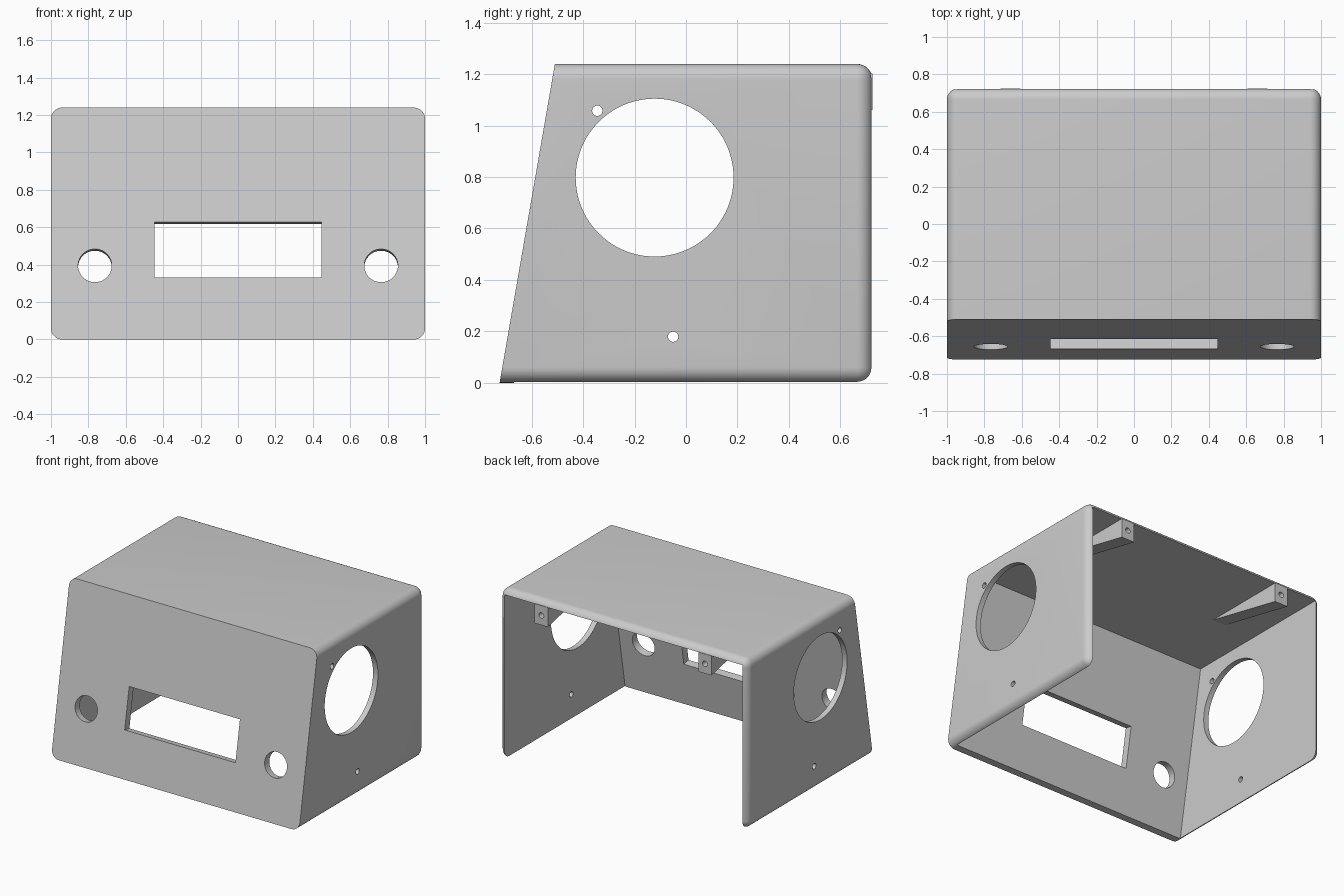
import bpy, bmesh, math
from mathutils import Matrix, Vector

if "Cube" in bpy.data.objects:
    bpy.data.objects.remove(bpy.data.objects["Cube"])

HEIGHT, BACK, WALL, FRONT_WALL, ROUND = 1.24, 0.725, 0.04, 0.055, 0.06
LEAN = 0.215 / HEIGHT                      # front slope, y per z
TILT = Matrix.Rotation(-math.atan(LEAN), 4, 'X')
NORMAL = Vector((0, -1, LEAN)).normalized()
FOOT = Vector((0, -BACK, 0))

grey = bpy.data.materials.new("light_grey")
grey.use_nodes = True
colour = (0.6, 0.6, 0.6, 1)
grey.diffuse_color = colour
grey.node_tree.nodes["Principled BSDF"].inputs["Base Color"].default_value = colour


def make(name, bm):
    bmesh.ops.recalc_face_normals(bm, faces=bm.faces)
    mesh = bpy.data.meshes.new(name)
    bm.to_mesh(mesh)
    bm.free()
    obj = bpy.data.objects.new(name, mesh)
    mesh.materials.append(grey)
    bpy.context.collection.objects.link(obj)
    return obj


def box(lo, hi):
    bm = bmesh.new()
    lo, hi = Vector(lo), Vector(hi)
    place = Matrix.Translation((lo + hi) / 2) @ Matrix.Diagonal((*(hi - lo), 1))
    bmesh.ops.create_cube(bm, size=1, matrix=place)
    return bm


def slice_front(bm, point):
    geom = bm.verts[:] + bm.edges[:] + bm.faces[:]
    cut = bmesh.ops.bisect_plane(bm, geom=geom, plane_co=point, plane_no=NORMAL,
                                 clear_outer=True)
    edges = [e for e in cut["geom_cut"] if isinstance(e, bmesh.types.BMEdge)]
    bmesh.ops.contextual_create(bm, geom=edges)


def cylinder(radius, depth, matrix, segments=64):
    bm = bmesh.new()
    bmesh.ops.create_cone(bm, cap_ends=True, segments=segments, radius1=radius,
                          radius2=radius, depth=depth, matrix=matrix)
    return make("cutter", bm)


def carve(obj, cutters):
    for cutter in cutters:
        cutter.hide_render = True
        mod = obj.modifiers.new("cut", 'BOOLEAN')
        mod.operation, mod.solver, mod.object = 'DIFFERENCE', 'EXACT', cutter
    graph = bpy.context.evaluated_depsgraph_get()
    mesh = bpy.data.meshes.new_from_object(obj.evaluated_get(graph))
    obj.modifiers.clear()
    obj.data = mesh
    for cutter in cutters:
        bpy.data.objects.remove(cutter)


def smooth(obj):
    bpy.ops.object.select_all(action='DESELECT')
    obj.select_set(True)
    bpy.context.view_layer.objects.active = obj
    bpy.ops.object.shade_smooth_by_angle(angle=math.radians(30))


# Rounded case with a sharp sloping front
bm = box((-1, -1.5, 0), (1, BACK, HEIGHT))
edges = [e for e in bm.edges if any(v.co.y > 0 for v in e.verts)]
bmesh.ops.bevel(bm, geom=edges, offset=ROUND, segments=8, profile=0.5, affect='EDGES')
slice_front(bm, FOOT)
case = make("case_shell", bm)

# Cavity, open at the back and underneath
bm = box((WALL - 1, -1.5, -0.5), (1 - WALL, 1.5, HEIGHT - WALL))
slice_front(bm, FOOT - NORMAL * FRONT_WALL)
cutters = [make("cutter", bm)]


def on_front(x, z):
    return Matrix.Translation((x, -BACK + z * LEAN, z)) @ TILT


# Display window and two knob holes, square to the front
bm = box((-0.447, -0.15, -0.151), (0.447, 0.15, 0.151))
bm.transform(on_front(0, 0.479))
cutters.append(make("cutter", bm))
for x in (-0.765, 0.765):
    cutters.append(cylinder(0.09, 0.3, on_front(x, 0.395) @ Matrix.Rotation(math.pi / 2, 4, 'X')))

# Speaker opening and screw holes through both sides
for y, z, r in ((-0.122, 0.798, 0.307), (-0.345, 1.058, 0.02), (-0.05, 0.179, 0.02)):
    place = Matrix.Translation((0, y, z)) @ Matrix.Rotation(math.pi / 2, 4, 'Y')
    cutters.append(cylinder(r, 3, place, 96 if r > 0.1 else 24))
carve(case, cutters)
smooth(case)

# Wedge-shaped mounting tabs under the roof, with screw holes to the back
roof = HEIGHT - WALL + 0.002
for side, x in (("left", 0.66), ("right", -0.66)):
    bm = bmesh.new()
    profile = [(BACK, roof), (BACK, 1.06), (0.08, roof)]
    face = bm.faces.new([bm.verts.new((x - 0.053, y, z)) for y, z in profile])
    ext = bmesh.ops.extrude_face_region(bm, geom=[face])
    moved = [v for v in ext["geom"] if isinstance(v, bmesh.types.BMVert)]
    bmesh.ops.translate(bm, verts=moved, vec=(0.106, 0, 0))
    tab = make(side + "_mounting_tab", bm)
    place = Matrix.Translation((x, BACK, 1.13)) @ Matrix.Rotation(math.pi / 2, 4, 'X')
    carve(tab, [cylinder(0.02, 0.3, place, 24)])
    smooth(tab)
